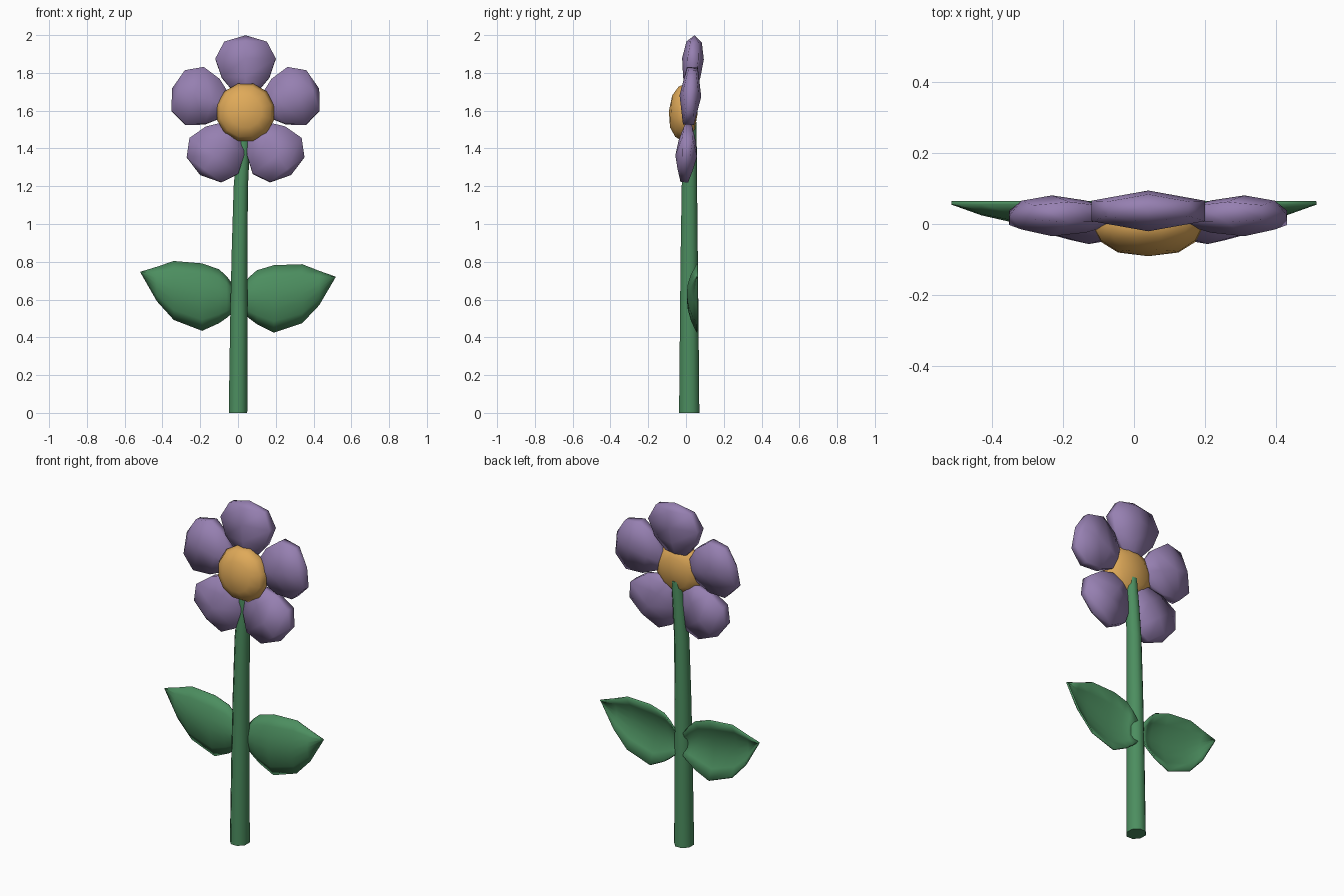
import bpy, bmesh, math
from mathutils import Matrix, Vector

if "Cube" in bpy.data.objects:
    bpy.data.objects.remove(bpy.data.objects["Cube"])


def material(name, rgb):
    m = bpy.data.materials.new(name)
    m.diffuse_color = (*rgb, 1)
    m.use_nodes = True
    m.node_tree.nodes["Principled BSDF"].inputs["Base Color"].default_value = m.diffuse_color
    return m


GREEN = material("leaf green", (0.072, 0.27, 0.115))
PURPLE = material("petal purple", (0.305, 0.215, 0.44))
ORANGE = material("golden orange", (0.74, 0.40, 0.10))


def finish(name, bm, mat, angle):
    """Turn a bmesh into a smooth shaded object."""
    bmesh.ops.recalc_face_normals(bm, faces=bm.faces[:])
    me = bpy.data.meshes.new(name)
    bm.to_mesh(me)
    bm.free()
    me.materials.append(mat)
    ob = bpy.data.objects.new(name, me)
    bpy.context.collection.objects.link(ob)
    bpy.ops.object.select_all(action='DESELECT')
    ob.select_set(True)
    bpy.context.view_layer.objects.active = ob
    bpy.ops.object.shade_smooth_by_angle(angle=math.radians(angle))
    return ob


def loft(rings, sides, phase=0.0):
    """Skin stacked rings (x, y, z, x_radius, y_radius); zero radius makes a pole."""
    bm = bmesh.new()
    loops = []
    for x, y, z, rx, ry in rings:
        if rx == 0:
            loops.append([bm.verts.new((x, y, z))] * sides)
            continue
        angles = [phase + math.tau * i / sides for i in range(sides)]
        loops.append([bm.verts.new((x + rx * math.cos(a), y + ry * math.sin(a), z))
                      for a in angles])
    for a, b in zip(loops, loops[1:]):
        for i in range(sides):
            j = (i + 1) % sides
            bm.faces.new(list(dict.fromkeys((a[i], a[j], b[j], b[i]))))
    for end, ring in ((loops[0], rings[0]), (loops[-1], rings[-1])):
        if ring[3] > 0:
            bm.faces.new(end)
    return bm


# Stem: tapered and gently bent toward the flower head
stem = [(0, .017, 0, .053, .058), (.004, .017, .5, .049, .053),
        (.008, .017, .85, .045, .049), (.015, .018, 1.2, .041, .044),
        (.028, .02, 1.4, .037, .04), (.04, .024, 1.54, .032, .035)]
finish("stem", loft(stem, 8, math.pi / 8), GREEN, 50)

# Flower head frame: leans back slightly
head = Matrix.Translation((.04, .017, 1.59)) @ Matrix.Rotation(math.radians(-4), 4, 'X')

# Petals: flattened six-sided pods around the centre
profile = [(.085, 0), (.115, .068), (.185, .126), (.285, .16), (.375, .113), (.41, 0)]
for k in range(5):
    rings = [(0, 0, r, w / math.cos(math.pi / 6), w * .36) for r, w in profile]
    bm = loft(rings, 6, math.pi / 6)
    bm.transform(head @ Matrix.Rotation(math.tau * k / 5, 4, 'Y'))
    finish(f"petal_{k + 1}", bm, PURPLE, 80)

# Flower centre: squashed ball, domed to the front
dome = [(0, 0, -.045, 0, 0), (0, 0, -.035, .09, .09), (0, 0, 0, .145, .145),
        (0, 0, .028, .157, .157), (0, 0, .065, .138, .138),
        (0, 0, .096, .088, .088), (0, 0, .108, 0, 0)]
bm = loft(dome, 12, math.pi / 12)
bm.transform(head @ Matrix.Rotation(math.pi / 2, 4, 'X'))
finish("flower_centre", bm, ORANGE, 80)

# Leaves: pointed, cupped blades with the midrib bulging forward
outline = [(.02, .535, .67), (.06, .50, .72), (.10, .47, .755), (.19, .425, .782),
           (.34, .475, .787), (.43, .57, .752), (.515, .715, .722)]
for name, side, lift in (("right_leaf", 1, 0), ("left_leaf", -1, .05)):
    bm = bmesh.new()
    rows = []
    for x, low, high in outline:
        depth = .052 * min(1, (high - low) / .3)
        row = []
        for i in range(7):
            t = i / 3 - 1
            y = .056 - depth * (1 - t * t)
            z = low + (high - low) * (t + 1) / 2 + lift * x
            row.append(bm.verts.new((side * x, y, z)))
        rows.append(row)
    for a, b in zip(rows, rows[1:]):
        for i in range(6):
            bm.faces.new((a[i], a[i + 1], b[i + 1], b[i]))
    # Face the blade forward before thickening it backward
    leaf = finish(name, bm, GREEN, 60)
    if leaf.data.polygons[0].normal.y > 0:
        leaf.data.flip_normals()
    thick = leaf.modifiers.new("thickness", 'SOLIDIFY')
    thick.thickness = .01
    thick.offset = -1
